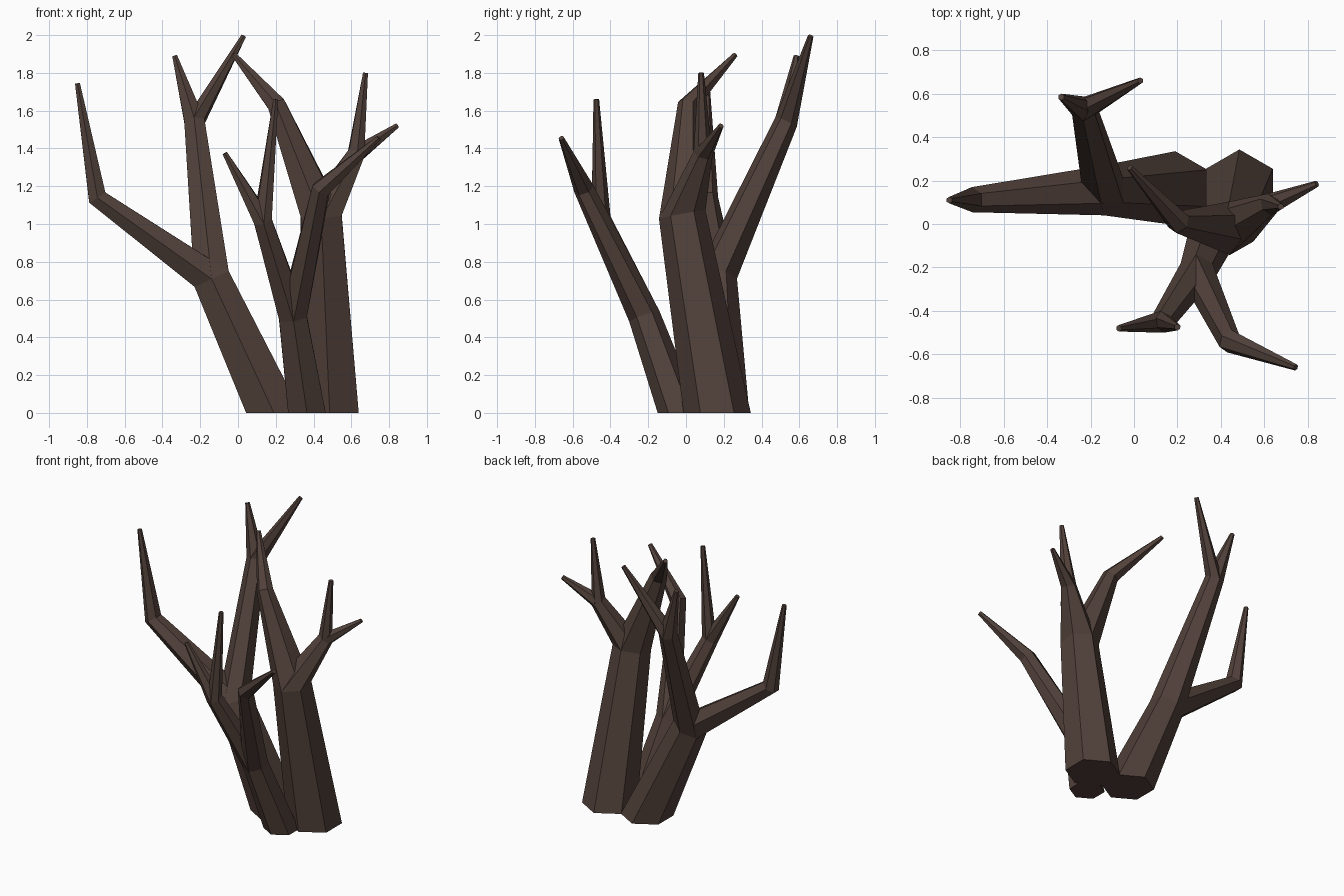
import bpy, bmesh, math
from mathutils import Vector

if "Cube" in bpy.data.objects:
    bpy.data.objects.remove(bpy.data.objects["Cube"])

bark = bpy.data.materials.new("dark_bark")
bark.diffuse_color = (0.084, 0.053, 0.043, 1)
bark.use_nodes = True
bark.node_tree.nodes["Principled BSDF"].inputs["Base Color"].default_value = bark.diffuse_color


def ring(bm, centre, normal, radius):
    """Six-sided ring with one corner kept toward +y."""
    v = Vector((0, 1, 0))
    v = (v - normal * v.dot(normal)).normalized()
    u = v.cross(normal)
    return [bm.verts.new(centre + radius * (math.cos(a) * v - math.sin(a) * u))
            for a in (i * math.pi / 3 for i in range(6))]


def grow(bm, node, pos, direction, radius):
    """Recursively tube every child limb off its parent's ring."""
    children = node[2]
    normal = direction
    if len(children) == 1:  # a bend: mitre the ring
        out = (Vector(children[0][0]) - pos).normalized()
        normal = (direction + out).normalized()
    if pos.z < 0.001:
        normal = Vector((0, 0, 1))
    for child in children:
        end = Vector(child[0])
        d = (end - pos).normalized()
        n = d
        if len(child[2]) == 1:
            n = (d + (Vector(child[2][0][0]) - end).normalized()).normalized()
        a = ring(bm, pos, normal, radius)
        b = ring(bm, end, n, child[1])
        for i in range(6):
            j = (i + 1) % 6
            bm.faces.new((a[i], a[j], b[j], b[i]))
        bm.faces.new(a[::-1])
        bm.faces.new(b)
        grow(bm, child, end, d, child[1])


def tree(name, root):
    bm = bmesh.new()
    grow(bm, root, Vector(root[0]), Vector((0, 0, 1)), root[1])
    bmesh.ops.recalc_face_normals(bm, faces=bm.faces)
    me = bpy.data.meshes.new(name)
    bm.to_mesh(me)
    bm.free()
    me.materials.append(bark)
    bpy.context.collection.objects.link(bpy.data.objects.new(name, me))


def tip(x, y, z):
    return ((x, y, z), 0.015, [])


# thick right trunk: (position, radius, children)
tree("right_trunk", ((0.485, 0.165, 0), 0.178, [
    ((0.44, -0.02, 1.05), 0.125, [
        ((0.205, 0.01, 1.63), 0.055, [tip(-0.02, 0.26, 1.895)]),
        ((0.625, 0.09, 1.37), 0.052, [tip(0.675, 0.08, 1.8), tip(0.842, 0.185, 1.52)]),
    ])]))

# leaning left trunk
tree("left_trunk", ((0.19, 0.165, 0), 0.17, [
    ((-0.14, 0.155, 0.71), 0.115, [
        ((-0.745, 0.112, 1.14), 0.058, [tip(-0.85, 0.11, 1.745)]),
        ((-0.23, 0.53, 1.54), 0.062, [tip(-0.335, 0.585, 1.89), tip(0.03, 0.66, 1.995)]),
    ])]))

# thin front trunk
tree("front_trunk", ((0.365, -0.035, 0), 0.115, [
    ((0.29, -0.22, 0.51), 0.085, [
        ((0.13, -0.45, 1.02), 0.055, [tip(-0.07, -0.48, 1.375), tip(0.2, -0.475, 1.66)]),
        ((0.44, -0.54, 1.185), 0.055, [tip(0.745, -0.66, 1.455)]),
    ])]))
